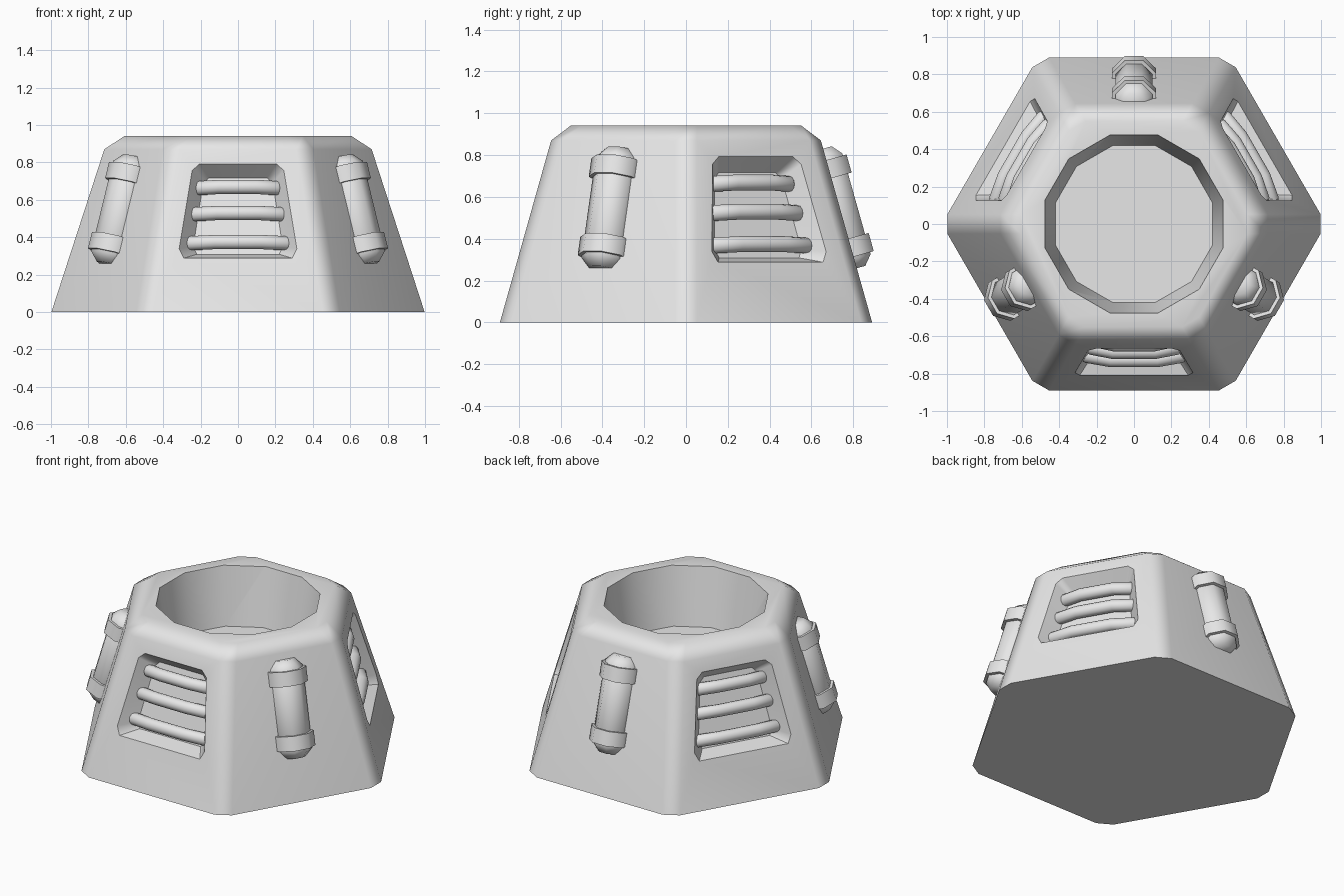
import bpy, bmesh, math
from mathutils import Matrix, Vector

cube = bpy.data.objects.get("Cube")
if cube:
    bpy.data.objects.remove(cube, do_unlink=True)

grey = bpy.data.materials.new("light_grey")
grey.use_nodes = True
grey.diffuse_color = (0.8, 0.8, 0.8, 1)
grey.node_tree.nodes["Principled BSDF"].inputs["Base Color"].default_value = (0.8, 0.8, 0.8, 1)

BASE, SHOULDER, SHOULDER_Z = 0.89, 0.645, 0.87
SLOPE = math.atan((BASE - SHOULDER) / SHOULDER_Z)


def loft(name, rings, matrix=Matrix()):
    """Skin a closed solid through rings of equal point count."""
    bm = bmesh.new()
    loops = [[bm.verts.new(matrix @ Vector(p)) for p in ring] for ring in rings]
    n = len(loops[0])
    for a, b in zip(loops, loops[1:]):
        for i in range(n):
            j = (i + 1) % n
            bm.faces.new((a[i], a[j], b[j], b[i]))
    bm.faces.new(loops[0][::-1])
    bm.faces.new(loops[-1])
    bmesh.ops.recalc_face_normals(bm, faces=bm.faces)
    mesh = bpy.data.meshes.new(name)
    bm.to_mesh(mesh)
    bm.free()
    mesh.materials.append(grey)
    obj = bpy.data.objects.new(name, mesh)
    bpy.context.collection.objects.link(obj)
    return obj


def activate(obj):
    bpy.ops.object.select_all(action='DESELECT')
    obj.select_set(True)
    bpy.context.view_layer.objects.active = obj


def smooth(obj, angle=45):
    activate(obj)
    bpy.ops.object.shade_smooth_by_angle(angle=math.radians(angle))


def cut(obj, cutter):
    mod = obj.modifiers.new("cut", 'BOOLEAN')
    mod.object, mod.operation, mod.solver = cutter, 'DIFFERENCE', 'EXACT'
    activate(obj)
    bpy.ops.object.modifier_apply(modifier=mod.name)
    bpy.data.objects.remove(cutter, do_unlink=True)


def polygon(radius, sides, z, phase=0.5):
    steps = [2 * math.pi * (i + phase) / sides for i in range(sides)]
    return [(radius * math.cos(a), radius * math.sin(a), z) for a in steps]


def hexagon(apothem, chamfer, z):
    """Hexagon with every corner cut off."""
    points = []
    for k in range(6):
        a = math.radians(60 * k + 30)
        half = apothem * math.tan(math.pi / 6) - chamfer
        for s in (-half, half):
            points.append((apothem * math.cos(a) - s * math.sin(a),
                           apothem * math.sin(a) + s * math.cos(a), z))
    return points


def wall_frame(degrees, z):
    """Frame on a sloping wall: x sideways, y up the slope, z outward."""
    a = math.radians(degrees)
    r = BASE - z * math.tan(SLOPE)
    out = Vector((math.cos(a), math.sin(a), 0))
    side = Vector((-out.y, out.x, 0))
    up = Vector((0, 0, math.cos(SLOPE))) - out * math.sin(SLOPE)
    normal = side.cross(up)
    m = Matrix((side, up, normal)).transposed().to_4x4()
    m.translation = out * r + Vector((0, 0, z))
    return m


# Tapered hexagonal body with a bevelled shoulder
body = loft("body", [hexagon(BASE, 0.06, 0), hexagon(SHOULDER, 0.06, SHOULDER_Z),
                     hexagon(0.55, 0.06, 0.942)])

# Round well in the top
cut(body, loft("well_cutter", [polygon(0.435, 12, 0.57), polygon(0.493, 12, 0.942),
                               polygon(0.51, 12, 1.05)]))

# Recessed vent windows with three bowed bars each
half = [(0.29, -0.262), (0.315, -0.21), (0.245, 0.225), (0.205, 0.262)]
outline = half + [(-x, y) for x, y in reversed(half)]
for n, angle in enumerate((-90, 30, 150), 1):
    frame = wall_frame(angle, 0.54)
    cut(body, loft("window_cutter", [
        [(x * 0.76, y * 0.81, -0.1) for x, y in outline],
        [(x, y, 0) for x, y in outline],
        [(x, y, 0.06) for x, y in outline]], frame))
    for b, (height, width) in enumerate(((-0.157, 0.28), (0.004, 0.255), (0.149, 0.23)), 1):
        rings = []
        for t, depth, r in ((-1, -0.085, 0.028), (-0.94, -0.08, 0.038), (-0.45, -0.055, 0.038),
                            (0.45, -0.055, 0.038), (0.94, -0.08, 0.038), (1, -0.085, 0.028)):
            rings.append([(t * width, height + y, depth + z)
                          for y, z, _ in polygon(r, 12, 0)])
        smooth(loft(f"vent_bar_{n}_{b}", rings, frame))

smooth(body)
weighted = body.modifiers.new("weighted_normals", 'WEIGHTED_NORMAL')
weighted.keep_sharp = True

# Strapped canisters on the other three walls
profile = [(0.06, -0.297), (0.1, -0.25), (0.1, 0.25), (0.06, 0.297)]
for n, angle in enumerate((90, 210, 330), 1):
    frame = (wall_frame(angle, 0.545) @ Matrix.Translation((0, 0, -0.018))
             @ Matrix.Rotation(-math.pi / 2, 4, 'X'))
    k = 1 / math.cos(math.pi / 8)
    smooth(loft(f"canister_{n}", [polygon(r * k, 8, h) for r, h in profile], frame), 50)
    for label, mid in (("upper", -0.195), ("lower", 0.195)):
        smooth(loft(f"{label}_strap_{n}", [polygon(0.118 * k, 8, mid + h)
                                           for h in (-0.045, 0.045)], frame), 50)
